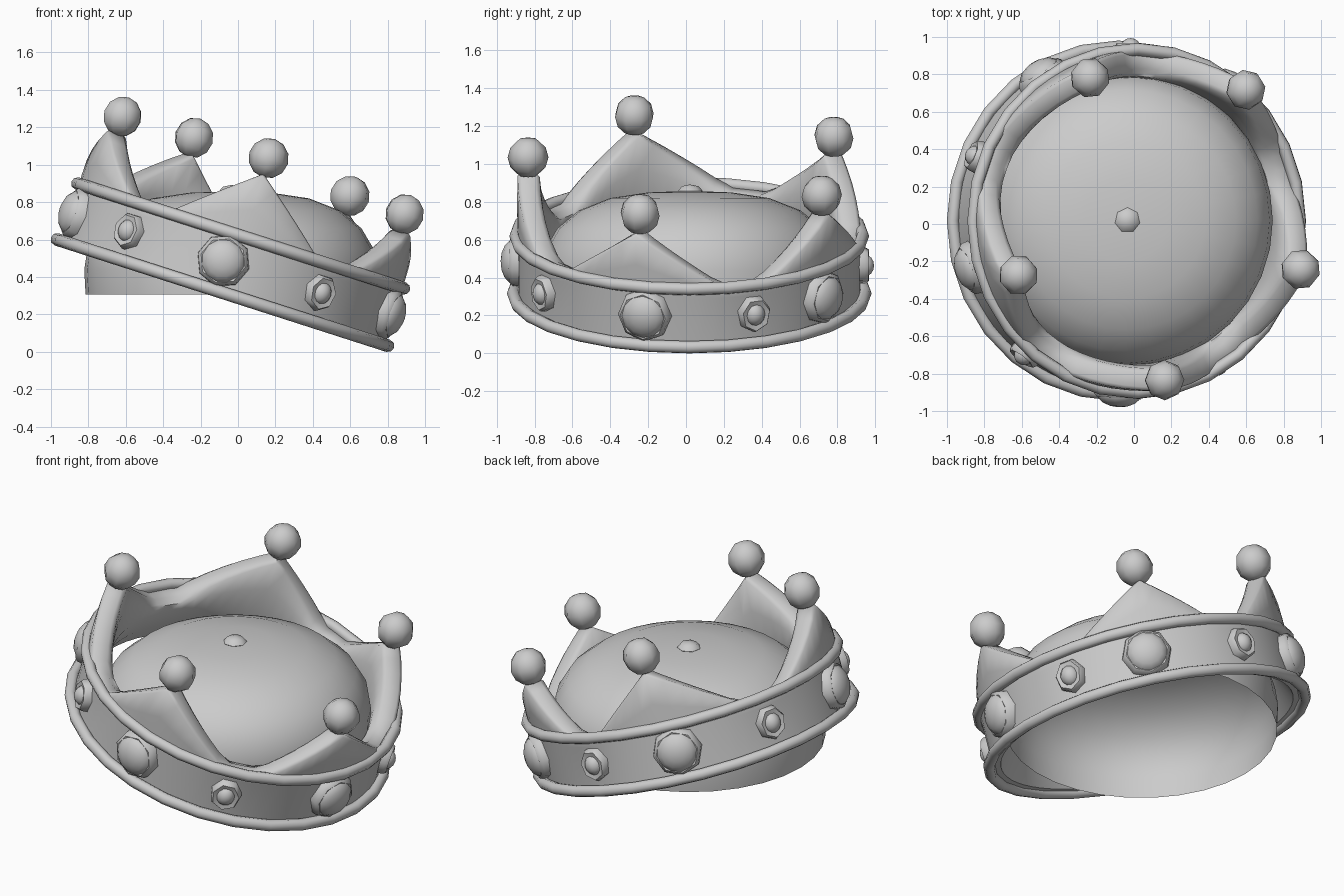
import bpy, bmesh
from math import radians, sin, cos, pi
from mathutils import Matrix, Vector

if "Cube" in bpy.data.objects:
    bpy.data.objects.remove(bpy.data.objects["Cube"], do_unlink=True)

grey = bpy.data.materials.new("plain_grey")
grey.use_nodes = True
COLOUR = (0.6, 0.6, 0.6, 1)
grey.diffuse_color = COLOUR
grey.node_tree.nodes["Principled BSDF"].inputs["Base Color"].default_value = COLOUR

# The crown leans over towards its left side
CROWN = Matrix.Translation((-0.083, 0.017, 0.316)) @ Matrix.Rotation(radians(17.8), 4, 'Y')
# Peaks: angle, ball radius from the axis, ball height
PEAKS = [(55, 0.855, 0.7), (117.5, 0.862, 0.742), (200, 0.848, 0.733),
         (271, 0.852, 0.76), (342, 0.84, 0.697)]
BALL = 0.108
LARGE_STONES = [51, 122, 196, 267, 345]
SMALL_STONES = [22, 89, 158, 231, 303]


def finish(name, bm, matrix, angle=40):
    bmesh.ops.recalc_face_normals(bm, faces=bm.faces)
    mesh = bpy.data.meshes.new(name)
    bm.to_mesh(mesh)
    bm.free()
    mesh.materials.append(grey)
    obj = bpy.data.objects.new(name, mesh)
    bpy.context.collection.objects.link(obj)
    obj.matrix_world = matrix
    bpy.ops.object.select_all(action='DESELECT')
    obj.select_set(True)
    bpy.context.view_layer.objects.active = obj
    bpy.ops.object.shade_smooth_by_angle(angle=radians(angle))
    return obj


def revolve(name, profiles, matrix, closed=True, angle=40):
    """Skin a loop of (angle, [(radius, height), ...]) sections."""
    bm = bmesh.new()
    rows = [[bm.verts.new((r * cos(a), r * sin(a), z)) for r, z in pts]
            for a, pts in profiles]
    count = len(rows[0])
    for i, row in enumerate(rows):
        nxt = rows[(i + 1) % len(rows)]
        for j in range(count if closed else count - 1):
            k = (j + 1) % count
            bm.faces.new((row[j], nxt[j], nxt[k], row[k]))
    bmesh.ops.remove_doubles(bm, verts=bm.verts, dist=0.0005)
    return finish(name, bm, matrix, angle)


def even(points, segments):
    return [(2 * pi * i / segments, points) for i in range(segments)]


def on_band(angle, radius, height):
    """Frame on the crown whose z axis points outwards."""
    return (CROWN @ Matrix.Rotation(radians(angle), 4, 'Z')
            @ Matrix.Translation((radius, 0, height)) @ Matrix.Rotation(pi / 2, 4, 'Y'))


# Crown wall: thick at the base, with five pointed peaks and flat valleys between
sections = []
STEPS = 14
VALLEY = 0.312
for i, (start, _, ball_z) in enumerate(PEAKS):
    after, _, after_z = PEAKS[(i + 1) % len(PEAKS)]
    span = (after - start) % 360
    for s in range(STEPS):
        t = max(0, (abs(1 - 2 * s / STEPS) - 0.18) / 0.82)
        tip = (ball_z if s < STEPS / 2 else after_z) - BALL + 0.02
        top = VALLEY + (tip - VALLEY) * t
        mid = 0.27 + (top - 0.27) * 0.5
        sections.append((radians(start + span * s / STEPS), [
            (0.905, 0.0), (0.905, 0.26), (0.91, mid), (0.908, top - 0.015),
            (0.89, top), (0.815, top), (0.79, top - 0.02),
            (0.772, mid), (0.765, 0.25), (0.80, 0.12), (0.86, 0.0)]))
revolve("crown_wall", sections, CROWN, angle=60)

# Rounded trim rings along the band edges
for name, radius, height in (("lower_trim", 0.93, 0.0), ("upper_trim", 0.917, 0.318)):
    tube = [(radius + 0.034 * cos(k * pi / 4), height + 0.034 * sin(k * pi / 4))
            for k in range(8)]
    revolve(name, even(tube, 28), CROWN, angle=60)

# Balls on the peaks
for i, (angle, radius, height) in enumerate(PEAKS):
    bm = bmesh.new()
    bmesh.ops.create_uvsphere(bm, u_segments=8, v_segments=6, radius=BALL)
    pos = Matrix.Rotation(radians(angle), 4, 'Z') @ Matrix.Translation((radius, 0, height))
    finish(f"peak_ball_{i + 1}", bm, CROWN @ pos, 60)


# Stones in raised ring settings around the band
def stone(name, angle, height, size, gem, sides, rise, stretch):
    frame = on_band(angle, 0.925, height) @ Matrix.Diagonal((stretch, 1, 1, 1))
    ring = [(gem * 0.75, -0.04), (size, -0.04), (size * 0.97, 0.005),
            (size * 0.85, 0.024), (gem * 0.75, 0.015)]
    revolve(name + "_setting", even(ring, sides), frame, angle=60)
    bm = bmesh.new()
    bmesh.ops.create_uvsphere(bm, u_segments=12, v_segments=8, radius=gem)
    bmesh.ops.scale(bm, vec=Vector((1, 1, rise / gem)), verts=bm.verts)
    finish(name, bm, frame, 60)


for i, angle in enumerate(LARGE_STONES):
    stone(f"large_stone_{i + 1}", angle, 0.163, 0.145, 0.122, 8, 0.073, 1)
for i, angle in enumerate(SMALL_STONES):
    stone(f"small_stone_{i + 1}", angle, 0.16, 0.091, 0.055, 7, 0.052, 1.12)

# Domed cloth cap, open underneath
dome = [(0.775, 0.305), (0.782, 0.44), (0.765, 0.55), (0.70, 0.66), (0.585, 0.755),
        (0.42, 0.82), (0.22, 0.85), (0.0, 0.858)]
CAP = Matrix.Translation((-0.04, 0.02, 0))
revolve("cap", even(dome, 32), CAP, closed=False)

# Little button on top of the cap
bm = bmesh.new()
bmesh.ops.create_uvsphere(bm, u_segments=7, v_segments=4, radius=0.068)
bmesh.ops.scale(bm, vec=Vector((1, 1, 0.5)), verts=bm.verts)
finish("cap_button", bm, CAP @ Matrix.Translation((0.005, 0, 0.858)), 60)
